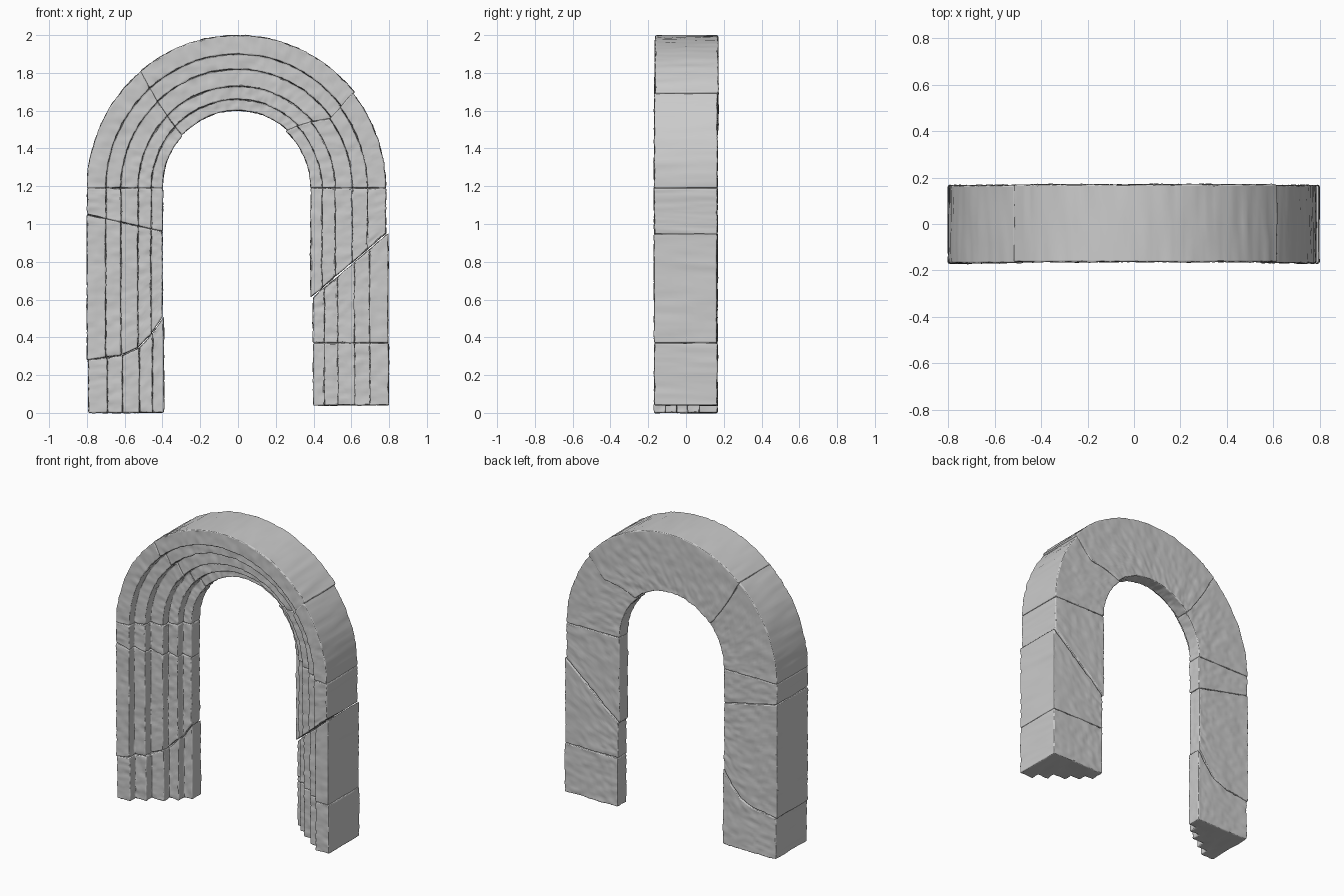
import bpy, bmesh
from math import sin, cos, radians, ceil

if "Cube" in bpy.data.objects:
    bpy.data.objects.remove(bpy.data.objects["Cube"])

Z0 = 1.19                                   # springing height of the arch
R = [0.80, 0.70, 0.62, 0.53, 0.46, 0.40]    # step edges, outside to inside
Y = [-0.168, -0.11, -0.05, 0.01, 0.07]      # front plane of each step
BACK = 0.166


def at(crack, r):
    """Position of a crack line at radius r (crack runs from inside to outside)."""
    if r <= crack[0][0]:
        return crack[0][1]
    for (r0, s0), (r1, s1) in zip(crack, crack[1:]):
        if r <= r1:
            return s0 + (s1 - s0) * (r - r0) / (r1 - r0)
    return crack[-1][1]


def flat(s):
    return [(0.4, s), (0.8, s)]


# Stepped cross-section: front stairs, then the back with matching points
front = []
for i, y in enumerate(Y):
    front += [(R[i], y), (R[i + 1], y)]
section = front + [(r, BACK) for r in reversed(R)]
N, F = len(section), len(front)

# Shared surface textures: broad undulation and small pits
wave = bpy.data.textures.new("stone_wave", 'CLOUDS')
wave.noise_scale = 0.15
pits = bpy.data.textures.new("stone_pits", 'CLOUDS')
pits.noise_scale = 0.035
pits.contrast = 4
pits.intensity = 0.55


def block(name, place, start, end, step, dx=0, dy=0):
    """Sweep the section between two crack lines."""
    bm = bmesh.new()
    mid = 0.6
    n = max(3, ceil(abs(at(end, mid) - at(start, mid)) / step))
    rings = []
    for k in range(n + 1):
        ring = []
        for r, y in section:
            a, b = at(start, r), at(end, r)
            x, z = place(r, a + (b - a) * k / n)
            ring.append(bm.verts.new((x + dx, y + dy, z)))
        rings.append(ring)
    for p, q in zip(rings, rings[1:]):
        for j in range(N):
            bm.faces.new((p[j], p[(j + 1) % N], q[(j + 1) % N], q[j]))
    # end caps, one strip behind each step
    for ring in (rings[0], rings[-1]):
        for i in range(len(Y)):
            idx = [2 * i, 2 * i + 1]
            if i < len(Y) - 1:
                idx.append(2 * i + 2)
            idx += [N - 2 - i, N - 1 - i]
            bm.faces.new([ring[v] for v in idx])
    bmesh.ops.recalc_face_normals(bm, faces=bm.faces)
    mesh = bpy.data.meshes.new(name)
    bm.to_mesh(mesh)
    bm.free()
    ob = bpy.data.objects.new(name, mesh)
    bpy.context.collection.objects.link(ob)
    # worn edges and a weathered stone surface
    bev = ob.modifiers.new("worn_edges", 'BEVEL')
    bev.width = 0.007
    bev.segments = 2
    bev.limit_method = 'ANGLE'
    bev.angle_limit = radians(35)
    sub = ob.modifiers.new("detail", 'SUBSURF')
    sub.subdivision_type = 'SIMPLE'
    sub.levels = sub.render_levels = 2
    for tex, strength, mid_level in ((wave, 0.006, 0.5), (pits, -0.003, 0.0)):
        d = ob.modifiers.new(tex.name, 'DISPLACE')
        d.texture = tex
        d.texture_coords = 'GLOBAL'
        d.strength = strength
        d.mid_level = mid_level
    bpy.ops.object.select_all(action='DESELECT')
    ob.select_set(True)
    bpy.context.view_layer.objects.active = ob
    bpy.ops.object.shade_smooth_by_angle(angle=radians(35))


def left(r, s):
    return -r, s


def right(r, s):
    return r, s


def arch(r, s):
    return -r * cos(radians(s)), Z0 + (r + 0.01 * sin(radians(s))) * sin(radians(s))


# Crack lines as (radius, height) on legs and (radius, degrees) on the arch
l_low = [(0.4, 0.51), (0.46, 0.42), (0.53, 0.345), (0.62, 0.305), (0.8, 0.28)]
l_high = [(0.4, 0.96), (0.8, 1.05)]
r_high = [(0.4, 0.61), (0.8, 0.95)]
a_left = [(0.4, 43), (0.8, 50)]
a_right = [(0.4, 132), (0.62, 144), (0.8, 141)]

# Left leg
block("left_leg_base", left, flat(0), l_low, 0.06, 0.008)
block("left_leg_shaft", left, l_low, l_high, 0.06)
block("left_leg_top", left, l_high, flat(Z0), 0.06, 0.002, -0.002)
# Right leg
block("right_leg_base", right, flat(0.04), flat(0.37), 0.06, -0.002)
block("right_leg_shaft", right, flat(0.37), r_high, 0.06, -0.004, -0.002)
block("right_leg_top", right, r_high, flat(Z0), 0.06, -0.016)
# Arch stones
block("arch_left", arch, flat(0), a_left, 5)
block("arch_crown", arch, a_left, a_right, 5, -0.004, 0.004)
block("arch_right", arch, a_right, flat(180), 5, -0.016)
